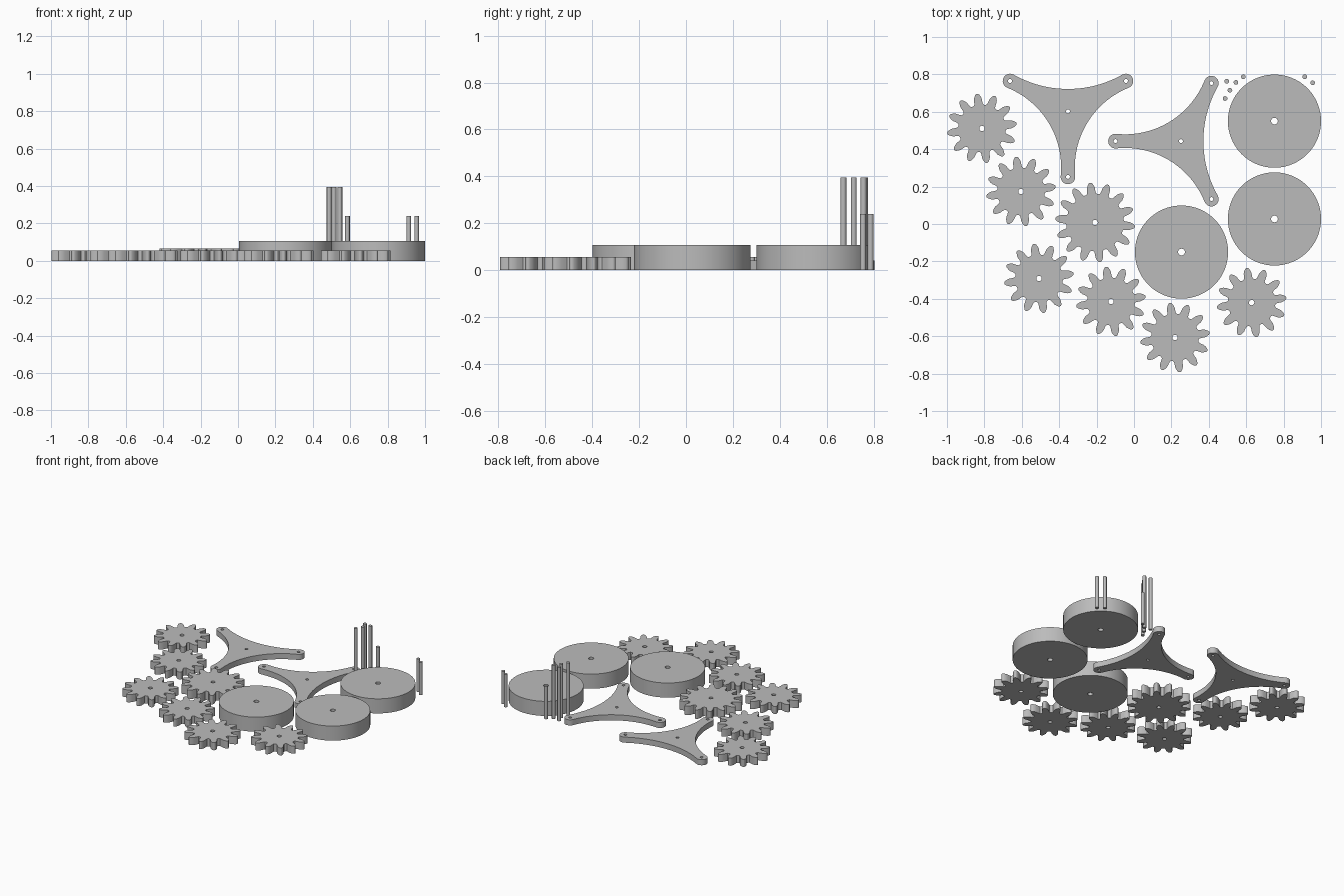
import bpy, bmesh, math
from math import sin, cos, pi, radians, atan2

if "Cube" in bpy.data.objects:
    bpy.data.objects.remove(bpy.data.objects["Cube"])

grey = bpy.data.materials.new("plain_grey")
grey.diffuse_color = (0.5, 0.5, 0.5, 1)
grey.use_nodes = True
grey.node_tree.nodes["Principled BSDF"].inputs["Base Color"].default_value = grey.diffuse_color


def circle(r, n=32, cx=0, cy=0):
    return [(cx + r * cos(2 * pi * i / n), cy + r * sin(2 * pi * i / n)) for i in range(n)]


def plate(name, loops, height, x, y):
    """Flat plate from an outline loop plus hole loops, extruded upward from z = 0."""
    cu = bpy.data.curves.new(name + "_outline", 'CURVE')
    cu.dimensions = '2D'
    cu.fill_mode = 'BOTH'
    cu.extrude = height / 2
    for loop in loops:
        sp = cu.splines.new('POLY')
        sp.points.add(len(loop) - 1)
        for p, (px, py) in zip(sp.points, loop):
            p.co = (px, py, 0, 1)
        sp.use_cyclic_u = True
    tmp = bpy.data.objects.new(name + "_tmp", cu)
    bpy.context.collection.objects.link(tmp)
    deps = bpy.context.evaluated_depsgraph_get()
    me = bpy.data.meshes.new_from_object(tmp.evaluated_get(deps))
    bpy.data.objects.remove(tmp)
    bm = bmesh.new()
    bm.from_mesh(me)
    bmesh.ops.remove_doubles(bm, verts=bm.verts, dist=1e-5)
    bmesh.ops.recalc_face_normals(bm, faces=bm.faces)
    bm.to_mesh(me)
    bm.free()
    me.materials.clear()
    me.materials.append(grey)
    ob = bpy.data.objects.new(name, me)
    ob.location = (x, y, height / 2)
    bpy.context.collection.objects.link(ob)
    bpy.ops.object.select_all(action='DESELECT')
    ob.select_set(True)
    bpy.context.view_layer.objects.active = ob
    bpy.ops.object.shade_smooth_by_angle(angle=radians(30))
    return ob


# Gears: half a tooth as (height over pitch circle, half width) in modules
MODULE = 0.0267
HALF_TOOTH = [(-1.25, 1.08), (-1.1, 0.88), (-0.7, 0.82), (0, 0.78),
              (0.4, 0.63), (0.75, 0.43), (0.95, 0.24), (1.0, 0.1)]


def gear_outline(teeth, phase):
    pts = []
    for t in range(teeth):
        mid = phase + 2 * pi * t / teeth
        side = [(teeth / 2 + h, w) for h, w in HALF_TOOTH]
        for sgn, half in ((-1, side), (1, side[::-1])):
            for r, w in half:
                a = mid + sgn * w / r
                pts.append((MODULE * r * cos(a), MODULE * r * sin(a)))
    return pts


small_gears = [(-0.813, 0.511), (-0.604, 0.174), (-0.508, -0.291),
               (-0.123, -0.414), (0.219, -0.607), (0.629, -0.42)]
for i, (x, y) in enumerate(small_gears):
    plate(f"small_gear_{i + 1}", [gear_outline(12, radians(98)), circle(0.0145, 20)],
          0.0555, x, y)
plate("large_gear", [gear_outline(14, radians(97)), circle(0.0145, 20)], 0.066, -0.208, 0.008)

# Three-armed carriers: rounded tips joined by concave tangent arcs
ARM, TIP, WAIST = 0.35, 0.039, 0.12


def carrier_outline(angles):
    pts = []
    arcs = []
    for i, a in enumerate(angles):
        b = angles[(i + 1) % 3]
        half = ((b - a) % (2 * pi)) / 2
        mid = a + half
        c, s = ARM * cos(half), ARM * sin(half)
        e = WAIST - c
        rho = (e * e + s * s - TIP * TIP) / (2 * (TIP - e))
        d = WAIST + rho
        spread = atan2(s, d - c)
        arcs.append((d * cos(mid), d * sin(mid), rho, mid + pi, spread))
    for i, a in enumerate(angles):
        # tip from the previous arc's tangent point round to the next one's
        tx, ty = ARM * cos(a), ARM * sin(a)
        before, after = arcs[i - 1], arcs[i]
        a0 = atan2(before[1] - ty, before[0] - tx)
        a1 = a0 + (atan2(after[1] - ty, after[0] - tx) - a0) % (2 * pi)
        pts += [(tx + TIP * cos(a0 + (a1 - a0) * k / 14),
                 ty + TIP * sin(a0 + (a1 - a0) * k / 14)) for k in range(15)]
        # concave edge to the next tip
        cx, cy, rho, facing, spread = after
        for k in range(1, 28):
            t = facing + spread * (1 - 2 * k / 28)
            pts.append((cx + rho * cos(t), cy + rho * sin(t)))
    return pts


SPREAD = radians(17 * 360 / 52)
for name, x, y, base in (("carrier_left", -0.353, 0.602, -pi / 2),
                         ("carrier_right", 0.251, 0.443, pi)):
    angles = [base, base + SPREAD, base - SPREAD + 2 * pi]
    holes = [circle(0.0105, 16)] + [circle(0.0105, 16, ARM * cos(a), ARM * sin(a)) for a in angles]
    plate(name, [carrier_outline(angles)] + holes, 0.041, x, y)

# Thick round discs
for i, (x, y) in enumerate([(0.751, 0.55), (0.751, 0.027), (0.254, -0.15)]):
    plate(f"disc_{i + 1}", [circle(0.249, 96), circle(0.018, 24)], 0.107, x, y)

# Upright pins
tall = [(0.496, 0.763), (0.545, 0.757), (0.513, 0.715), (0.487, 0.671)]
short = [(0.585, 0.787), (0.913, 0.787), (0.955, 0.755)]
for kind, spots, h in (("tall_pin", tall, 0.395), ("short_pin", short, 0.24)):
    for i, (x, y) in enumerate(spots):
        plate(f"{kind}_{i + 1}", [circle(0.0125, 20)], h, x, y)
